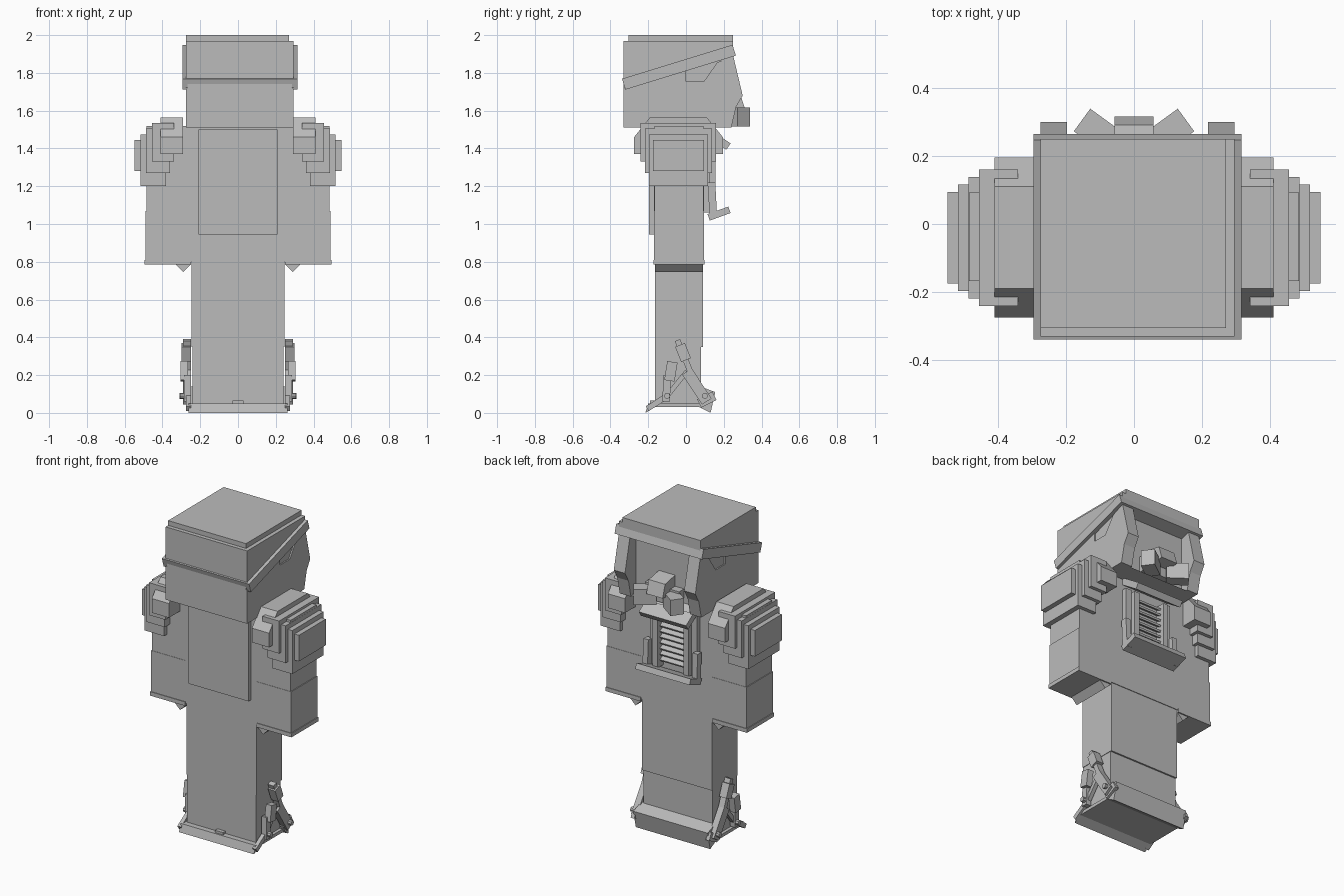
import bpy
import bmesh
from math import radians
from mathutils import Matrix, Vector

default_cube = bpy.data.objects.get("Cube")
if default_cube:
    bpy.data.objects.remove(default_cube, do_unlink=True)

shade = .5
grey = bpy.data.materials.new("plain_grey")
grey.use_nodes = True
grey.diffuse_color = (shade, shade, shade, 1)
grey.node_tree.nodes["Principled BSDF"].inputs["Base Color"].default_value = grey.diffuse_color


def finish(name, bm):
    """Turn the working mesh into a named grey object."""
    bmesh.ops.recalc_face_normals(bm, faces=bm.faces)
    mesh = bpy.data.meshes.new(name)
    bm.to_mesh(mesh)
    bm.free()
    mesh.materials.append(grey)
    part = bpy.data.objects.new(name, mesh)
    bpy.context.collection.objects.link(part)
    return part


def prism(name, profile, x):
    """Extrude a side profile of (y, z) points across an x range."""
    bm = bmesh.new()
    start, end = x
    face = bm.faces.new([bm.verts.new((start, *point)) for point in profile])
    extruded = bmesh.ops.extrude_face_region(bm, geom=[face])["geom"]
    moved = [item for item in extruded if isinstance(item, bmesh.types.BMVert)]
    bmesh.ops.translate(bm, vec=(end - start, 0, 0), verts=moved)
    return finish(name, bm)


def box(name, x, y, z):
    """Upright box from three ranges."""
    (front, back), (bottom, top) = y, z
    profile = [(front, bottom), (back, bottom), (back, top), (front, top)]
    return prism(name, profile, x)


def beam(name, start, end, width, x):
    """Straight bar between two (y, z) points."""
    start, end = Vector(start), Vector(end)
    along = (end - start).normalized() * width / 2
    across = Vector((-along.y, along.x))
    return prism(name, [start + across, end + across, end - across, start - across], x)


def turned_block(name, centre, size, angle, axis):
    """Box turned about one axis."""
    bm = bmesh.new()
    turn = Matrix.Rotation(radians(angle), 4, axis)
    matrix = Matrix.Translation(centre) @ turn @ Matrix.Diagonal((*size, 1))
    bmesh.ops.create_cube(bm, size=1, matrix=matrix)
    return finish(name, bm)


def pin(name, centre):
    """Short round pivot lying across the model."""
    bm = bmesh.new()
    matrix = Matrix.Translation(centre) @ Matrix.Rotation(radians(90), 4, "Y")
    bmesh.ops.create_cone(bm, cap_ends=True, segments=8, radius1=.016, radius2=.016,
                          depth=.03, matrix=matrix)
    return finish(name, bm)


def pair(maker, name, *args, **kwargs):
    """Build a part on the left and mirror it to the right."""
    left = maker("left_" + name, *args, **kwargs)
    bm = bmesh.new()
    bm.from_mesh(left.data)
    bmesh.ops.scale(bm, vec=(-1, 1, 1), verts=bm.verts)
    finish("right_" + name, bm)


def span(half, middle=0):
    return middle - half, middle + half


def grown(limits, amount):
    return limits[0] - amount, limits[1] + amount


# Torso, legs and chest plate
front, back = depth = (-.165, .09)
waist, hip, neck = .25, .8, 1.52
box("torso", x=span(waist), y=grown(depth, .004), z=(hip, neck))
box("legs", x=span(waist - .005), y=depth, z=(.35, hip))
box("boots", x=span(waist - .008), y=(front, .08), z=(.03, .35))
box("chest_plate", x=span(.21), y=(front - .03, front), z=(.945, 1.5))

# Arms with cuffs and wedge thumbs
elbow, cuff_top, cuff_bottom = 1.07, .81, .785
pair(box, "upper_arm", x=(waist, .485), y=grown(depth, .002), z=(elbow, neck))
pair(box, "lower_arm", x=(waist, .49), y=grown(depth, .004), z=(cuff_top, elbow))
pair(box, "cuff", x=(waist, .495), y=grown(depth, .008), z=(cuff_bottom, cuff_top))
pair(turned_block, "thumb", centre=(.29, (front + back) / 2, cuff_bottom),
     size=(.056, back - front, .056), angle=45, axis="Y")

# Shoulder pads: a chamfered cap, then layers stepping outward
pad_front, pad_back = pad = (-.275, .195)
pad_top, pad_edge, pad_bottom = 1.565, 1.46, 1.37
chamfer = .085
cap = [(pad_front + chamfer, pad_top), (pad_back - chamfer, pad_top),
       (pad_back, pad_edge), (pad_back, pad_bottom),
       (pad_front, pad_bottom), (pad_front, pad_edge)]
pair(prism, "shoulder_cap", cap, x=(.29, .41))
for step, bottom in enumerate((1.33, 1.27, 1.2, 1.28)):
    pair(box, f"shoulder_layer_{step}", x=(.34 + step * .02, .455 + step * .031),
         y=grown(pad, -.035 - step * .022), z=(bottom, pad_top - .03 * (step + 1)))

# Head: skull with a recessed face, and a cap
middle, head_half = .01, .285
chin, crown, brow = 1.51, 1.97, 1.89
head_front, head_back, face = -.33, .25, .19
skull = [(head_front, chin), (head_front, crown), (head_back, crown), (head_back, brow),
         (face, brow - .02), (face, chin + .03), (head_back - .02, chin)]
prism("skull", skull, x=span(head_half - .008, middle))
box("cap_top", x=(-.275, .27), y=(-.305, head_back), z=(crown - .01, 2))
upper_cap = [(head_front, 1.75), (head_front, crown), (head_back, crown), (head_back, 1.92)]
prism("upper_cap", upper_cap, x=span(head_half, middle))

# Bent face flaps and thin cheeks with a notch under the band
jaw_edge = [(head_back, brow), (.3, 1.68), (.265, 1.62), (head_back - .01, chin)]
flap = [(face, brow)] + jaw_edge + [(face, chin)]
notch = [(0, 1.82), (0, 1.755), (.095, 1.755), (.165, 1.855)]
cheek = [(head_front, chin), (head_front, 1.72)] + notch + jaw_edge
for side, sign in (("left", 1), ("right", -1)):
    outer = middle + sign * head_half
    prism(side + "_face_flap", flap, x=(outer - sign * .078, outer - sign * .005))
    prism(side + "_cheek", cheek, x=(outer - sign * .009, outer))

# Slanting head band
beam("head_band", (head_front, 1.74), (.255, 1.92), .06, x=span(.305, middle))

# Breathing mask
nose = [(face, 1.7), (.29, 1.68), (.315, 1.6), (face, 1.58)]
prism("mask_nose", nose, x=span(.057))
box("mask_base", x=span(.12), y=(face - .01, .24), z=(1.53, 1.63))
pair(turned_block, "mask_filter", centre=(.1, .267, 1.567),
     size=(.13, .082, .1), angle=36, axis="Z")

# Back vent: frame, slats, sloping hood and tray
vent, vent_bottom = .09, 1.06
pair(box, "vent_outer_frame", x=(.125, .165), y=(back, .125), z=(vent_bottom, 1.44))
pair(box, "vent_inner_frame", x=(vent, .125), y=(back, .155), z=(vent_bottom, 1.42))
for slat in range(9):
    height = 1.1 + slat * .036
    beam(f"vent_slat_{slat}", (back, height + .02), (back + .04, height), .012, x=span(vent))
beam("vent_hood", (back, 1.5), (.225, 1.41), .04, x=span(.165))
beam("vent_tray", (.12, 1.035), (.23, 1.075), .036, x=span(.19))
pair(beam, "vent_tray_arm", (.135, 1.22), (.145, 1.03), .04, x=(.155, .19))

# Soles with flared toe and heel
sole_half, sole_bottom, sole_top = .262, .03, .05
toe = [(front, sole_top), (-.2, sole_top), (-.215, 0), (front, sole_bottom)]
heel = [(.075, .14), (.155, .11), (.13, 0), (.07, sole_bottom)]
box("sole", x=span(sole_half), y=(front, .08), z=(sole_bottom, sole_top))
prism("toe_lip", toe, x=span(sole_half))
prism("heel", heel, x=span(sole_half - .002))
box("toe_stud", x=span(.028), y=(-.19, front), z=(sole_top - .01, .065))

# Ankle linkage on both sides
ankle = .25
front_pivot, rear_pivot, knee = (-.1, .09), (.1, .09), (.005, .22)
pair(beam, "toe_link", (-.205, .022), front_pivot, .03, x=(ankle, .275))
pair(beam, "front_link", (-.105, .06), (-.1, .2), .04, x=(ankle, .285))
pair(beam, "front_piston", (-.088, .17), (-.072, .27), .055, x=(.265, .305))
pair(beam, "cross_rod", front_pivot, knee, .025, x=(ankle, .275))
pair(beam, "rear_rod", (-.045, .385), (.03, .2), .03, x=(ankle, .29))
pair(beam, "rear_piston", (-.032, .36), (0, .28), .055, x=(ankle, .3))
pair(beam, "rear_link", knee, (.11, .06), .06, x=(ankle, .29))
pair(beam, "heel_link", (.07, .05), (.15, .09), .05, x=(ankle, .275))
pair(pin, "front_pin", (.29, *front_pivot))
pair(pin, "rear_pin", (.295, *rear_pivot))
